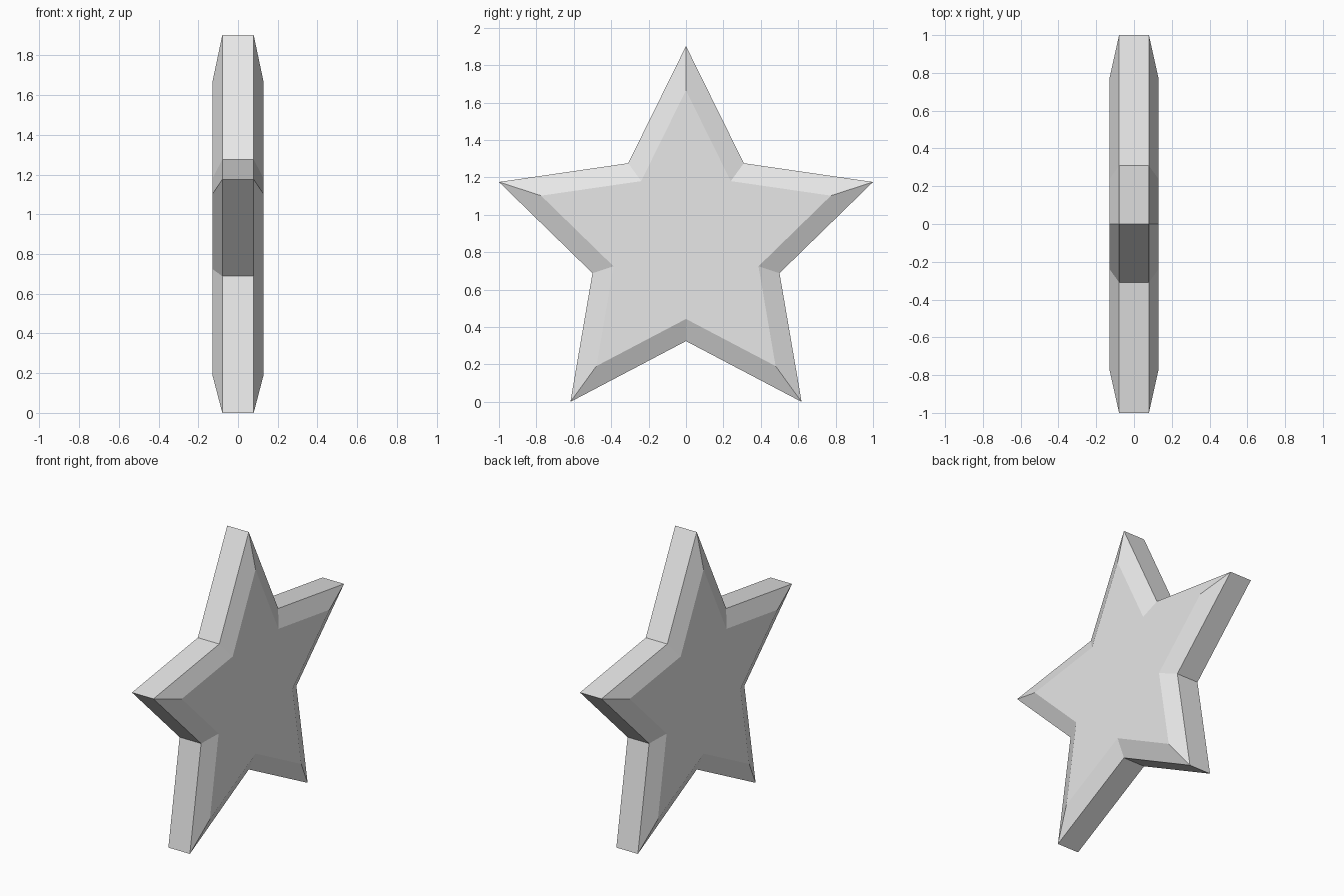
import bpy
import bmesh
import math

old = bpy.data.objects.get("Cube")
if old:
    bpy.data.objects.remove(old, do_unlink=True)

OUTER = 1 / math.cos(math.radians(18))      # tip radius for a width of 2
INNER = OUTER / 2                           # notch radius
CENTRE_Z = OUTER * math.cos(math.radians(36))
EDGE_X = 0.079                              # half thickness of the straight rim
FACE_X = 0.129                              # half thickness at the raised faces
FACE_SCALE = 0.775                          # size of the raised faces

grey = bpy.data.materials.new("light grey")
grey.use_nodes = True
grey.diffuse_color = (0.8, 0.8, 0.8, 1)
grey.node_tree.nodes["Principled BSDF"].inputs["Base Color"].default_value = (0.8, 0.8, 0.8, 1)


def star_ring(bm, x, scale):
    """Ten star corners in the plane at x, starting at the top tip."""
    ring = []
    for i in range(10):
        r = scale * (INNER if i % 2 else OUTER)
        a = math.radians(36 * i)
        ring.append(bm.verts.new((x, r * math.sin(a), CENTRE_Z + r * math.cos(a))))
    return ring


# Star body: face, bevel, rim, bevel, face
bm = bmesh.new()
rings = [star_ring(bm, x, s) for x, s in (
    (-FACE_X, FACE_SCALE), (-EDGE_X, 1), (EDGE_X, 1), (FACE_X, FACE_SCALE))]
for a, b in zip(rings, rings[1:]):
    for i in range(10):
        j = (i + 1) % 10
        bm.faces.new((a[i], a[j], b[j], b[i]))
bm.faces.new(rings[0])
bm.faces.new(rings[-1])
bmesh.ops.recalc_face_normals(bm, faces=bm.faces)

mesh = bpy.data.meshes.new("star")
bm.to_mesh(mesh)
bm.free()
mesh.materials.append(grey)
star = bpy.data.objects.new("star", mesh)
bpy.context.collection.objects.link(star)
